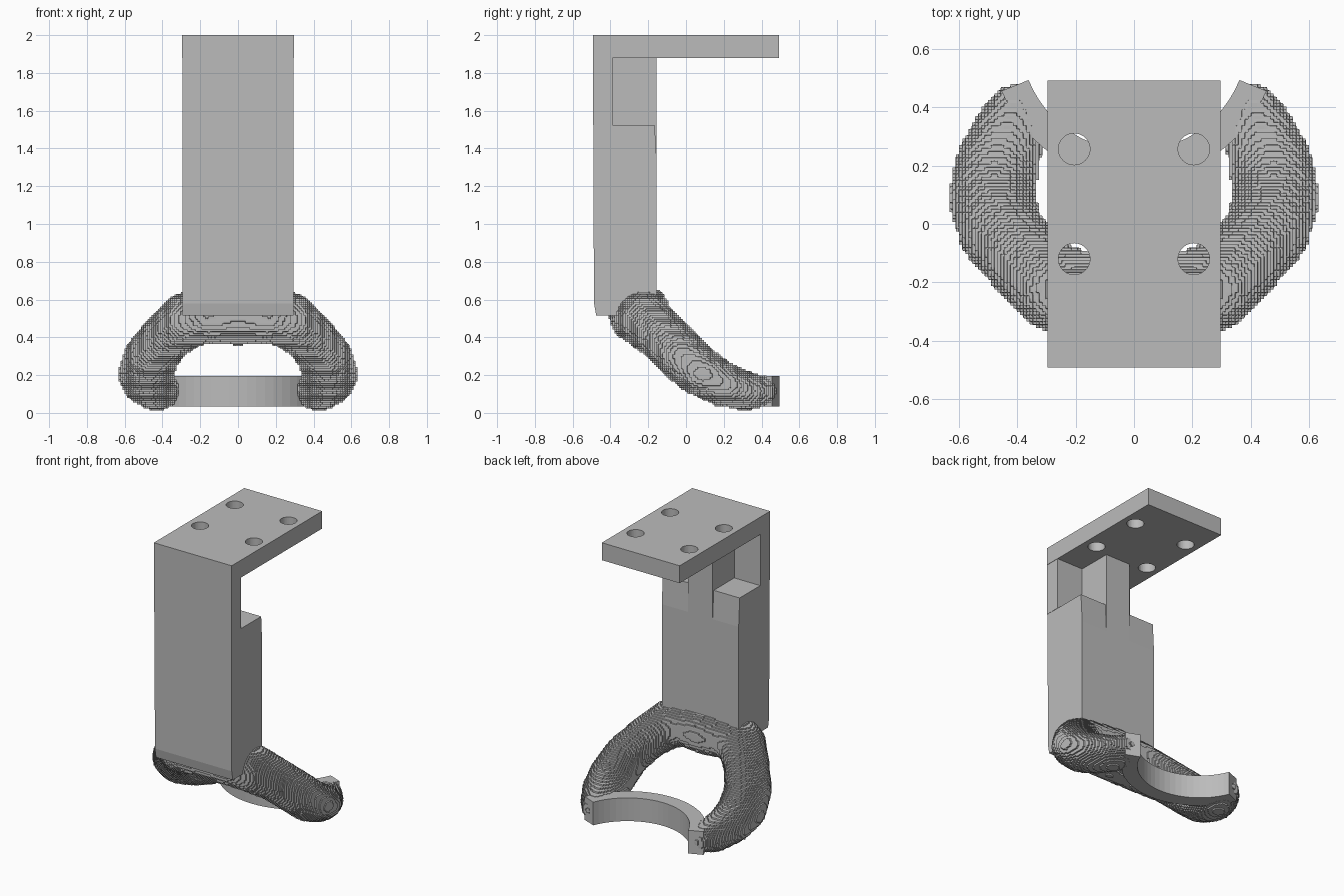
import bpy, bmesh, math
from mathutils import Vector, Matrix

cube = bpy.data.objects.get("Cube")
if cube:
    bpy.data.objects.remove(cube, do_unlink=True)

grey = bpy.data.materials.new("plain grey")
grey.use_nodes = True
colour = (0.5, 0.5, 0.5, 1)
grey.diffuse_color = colour
grey.node_tree.nodes["Principled BSDF"].inputs["Base Color"].default_value = colour


def make_object(name, bm):
    bmesh.ops.recalc_face_normals(bm, faces=bm.faces)
    mesh = bpy.data.meshes.new(name)
    bm.to_mesh(mesh)
    bm.free()
    mesh.materials.append(grey)
    obj = bpy.data.objects.new(name, mesh)
    bpy.context.collection.objects.link(obj)
    return obj


def prism(name, outline, offset):
    """Closed outline of 3D points, extruded by the offset."""
    bm = bmesh.new()
    face = bm.faces.new([bm.verts.new(p) for p in outline])
    new = bmesh.ops.extrude_face_region(bm, geom=[face], use_keep_orig=True)
    moved = [v for v in new["geom"] if isinstance(v, bmesh.types.BMVert)]
    bmesh.ops.translate(bm, verts=moved, vec=offset)
    return make_object(name, bm)


def side_prism(name, profile, half):
    """Profile in (y, z), extruded evenly across x."""
    return prism(name, [(-half, y, z) for y, z in profile], (2 * half, 0, 0))


def apply_modifiers(obj):
    bpy.context.view_layer.objects.active = obj
    for mod in list(obj.modifiers):
        bpy.ops.object.modifier_apply(modifier=mod.name)


# Mounting plate with four through holes
plate = side_prism("mounting_plate",
                   [(-0.493, 1.88), (0.493, 1.88), (0.493, 2.0), (-0.493, 2.0)], 0.297)
bm = bmesh.new()
for x in (-0.205, 0.205):
    for y in (-0.12, 0.257):
        bmesh.ops.create_cone(bm, cap_ends=True, segments=40, radius1=0.054, radius2=0.054,
                              depth=0.4, matrix=Matrix.Translation((x, y, 1.94)))
cutter = make_object("hole_cutter", bm)
cutter.hide_render = True
cut = plate.modifiers.new("holes", 'BOOLEAN')
cut.operation = 'DIFFERENCE'
cut.solver = 'EXACT'
cut.object = cutter
apply_modifiers(plate)
bpy.data.objects.remove(cutter, do_unlink=True)

# Post: main block, thin front wall and central web between the two notches
side_prism("post", [(-0.475, 0.515), (-0.487, 0.58), (-0.49, 1.21), (-0.49, 1.525),
                    (-0.166, 1.525), (-0.155, 1.33), (-0.155, 0.515)], 0.293)
side_prism("front_wall", [(-0.493, 1.525), (-0.39, 1.525), (-0.39, 1.88), (-0.493, 1.88)], 0.295)
side_prism("web", [(-0.4, 1.3), (-0.155, 1.3), (-0.155, 1.88), (-0.4, 1.88)], 0.095)

# Curved rear bar, hollow towards the back
angles = [math.radians(-68 + 136 * i / 24) for i in range(25)]


def arc(radius):
    return [(radius * math.sin(a), 0.64 - radius * math.cos(a), 0.035) for a in angles]


prism("rear_bar", arc(0.49) + arc(0.39)[::-1], (0, 0, 0.16))

# Organic hub and legs: centre, horizontal radius, vertical radius along the path
path = [
    ((0.00, -0.24, 0.52), 0.160, 0.165),
    ((0.16, -0.25, 0.52), 0.160, 0.155),
    ((0.27, -0.22, 0.49), 0.150, 0.150),
    ((0.37, -0.13, 0.41), 0.140, 0.135),
    ((0.46, -0.02, 0.30), 0.145, 0.130),
    ((0.485, 0.09, 0.205), 0.152, 0.120),
    ((0.47, 0.20, 0.15), 0.145, 0.112),
    ((0.43, 0.31, 0.115), 0.125, 0.105),
    ((0.41, 0.40, 0.115), 0.085, 0.085),
]
bm = bmesh.new()
steps = 8
for (p, r, h), (q, s, k) in zip(path, path[1:]):
    for i in range(steps):
        t = i / steps
        centre = Vector(p).lerp(Vector(q), t)
        wide, high = r + (s - r) * t, h + (k - h) * t
        for side in (-1, 1):
            place = Matrix.Translation((side * centre.x, centre.y, centre.z))
            bmesh.ops.create_icosphere(bm, subdivisions=3, radius=1,
                                       matrix=place @ Matrix.Diagonal((wide, wide, high, 1)))
legs = make_object("hub_and_legs", bm)

# Fuse into one skin, then step it into fine terraces
fuse = legs.modifiers.new("fuse", 'REMESH')
fuse.mode = 'VOXEL'
fuse.voxel_size = 0.014
terrace = legs.modifiers.new("terrace", 'REMESH')
terrace.mode = 'BLOCKS'
terrace.octree_depth = 7
terrace.scale = 0.9
soften = legs.modifiers.new("soften", 'SMOOTH')
soften.factor = 0.5
soften.iterations = 1
apply_modifiers(legs)
legs.data.shade_flat()
